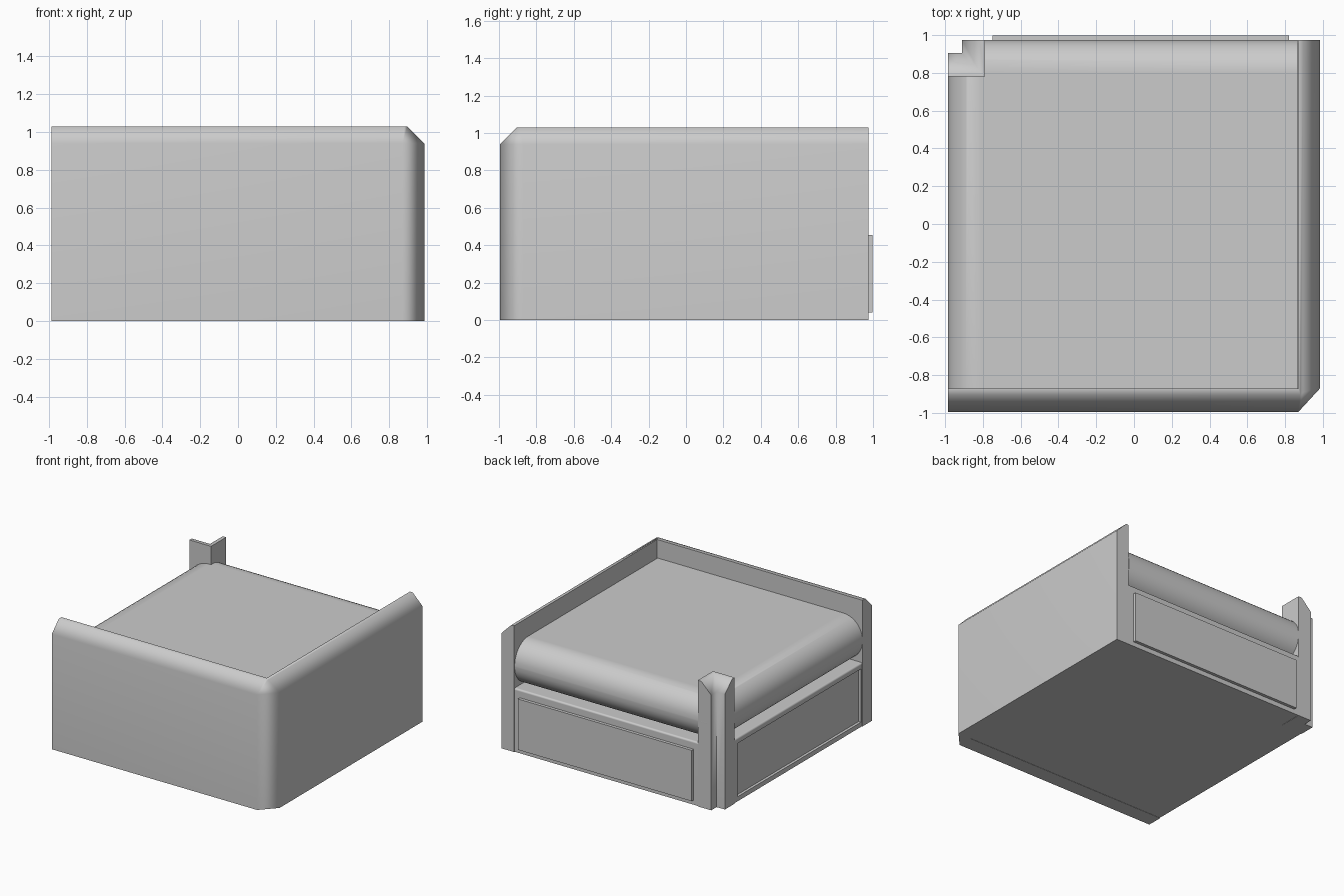
import bpy
import bmesh
from math import radians
from mathutils import Vector

if "Cube" in bpy.data.objects:
    bpy.data.objects.remove(bpy.data.objects["Cube"], do_unlink=True)

grey = bpy.data.materials.new("light_grey")
grey.use_nodes = True
grey.diffuse_color = (0.6, 0.6, 0.6, 1)
grey.node_tree.nodes["Principled BSDF"].inputs["Base Color"].default_value = (0.6, 0.6, 0.6, 1)


def finish(name, bm):
    bmesh.ops.recalc_face_normals(bm, faces=bm.faces)
    mesh = bpy.data.meshes.new(name)
    bm.to_mesh(mesh)
    bm.free()
    mesh.materials.append(grey)
    ob = bpy.data.objects.new(name, mesh)
    bpy.context.collection.objects.link(ob)
    return ob


def loft(name, rings):
    """Stack matching outlines, each given as (height, points), into a closed solid."""
    bm = bmesh.new()
    layers = [[bm.verts.new((x, y, z)) for x, y in pts] for z, pts in rings]
    count = len(layers[0])
    for low, high in zip(layers, layers[1:]):
        for i in range(count):
            j = (i + 1) % count
            bm.faces.new((low[i], low[j], high[j], high[i]))
    bm.faces.new(layers[0][::-1])
    bm.faces.new(layers[-1])
    return finish(name, bm)


def box(name, lo, hi, bevel=0, segments=1, rule=lambda mid: True):
    """Box between two corners, rounding the edges whose midpoint passes the rule."""
    bm = bmesh.new()
    bmesh.ops.create_cube(bm, size=1)
    lo, hi = Vector(lo), Vector(hi)
    for v in bm.verts:
        v.co = Vector(lo[k] + (v.co[k] + 0.5) * (hi[k] - lo[k]) for k in range(3))
    if bevel:
        edges = [e for e in bm.edges if rule((e.verts[0].co + e.verts[1].co) / 2)]
        bmesh.ops.bevel(bm, geom=edges, offset=bevel, segments=segments,
                        profile=0.5, affect='EDGES')
    return finish(name, bm)


def cut(ob, cutter):
    mod = ob.modifiers.new("cut", 'BOOLEAN')
    mod.operation = 'DIFFERENCE'
    mod.solver = 'EXACT'
    mod.object = cutter
    cutter.hide_render = True
    cutter.hide_set(True)


def smooth(ob):
    bpy.ops.object.select_all(action='DESELECT')
    ob.select_set(True)
    bpy.context.view_layer.objects.active = ob
    bpy.ops.object.shade_smooth_by_angle(angle=radians(60))
    mod = ob.modifiers.new("weighted", 'WEIGHTED_NORMAL')
    mod.keep_sharp = True


TOP, SHOULDER = 1.03, 0.94
L, R, F, B = -0.985, 0.985, -0.995, 0.975      # outer limits
IN_X, IN_Y = 0.87, -0.87                       # inner faces of the walls

# L-shaped back wall with a chamfered corner and sloping top
inner = [(IN_X, B), (IN_X, IN_Y), (L, IN_Y)]
outer = [(L, F), (IN_X, F), (R, IN_Y), (R, B)]
crest = [(L, -0.905), (0.88, -0.905), (0.895, -0.89), (0.895, B)]
wall = loft("corner_wall", [(0, outer + inner), (SHOULDER, outer + inner), (TOP, crest + inner)])


# L-shaped corner post with the same sloping top
def post_outline(x, y):
    return [(-0.79, 0.78), (-0.79, B), (x, B), (x, y), (L, y), (L, 0.78)]


foot = post_outline(-0.91, 0.905)
post = loft("corner_post", [(0, foot), (SHOULDER, foot), (TOP, post_outline(-0.82, 0.81))])

# Base with a recessed side panel, notched behind the post
base = box("base", (L + 0.003, IN_Y - 0.01, 0.002), (IN_X + 0.01, B - 0.003, 0.52), 0.015, 2,
           lambda m: m.z > 0.5 and (m.x < -0.9 or m.y > 0.9))
notch = box("notch_cutter", (-1.2, 0.87, -0.2), (-0.88, 1.2, 1.2))
recess = box("recess_cutter", (-1.2, -0.855, 0.04), (L + 0.025, 0.735, 0.475))
cut(base, notch)
cut(base, recess)

# Raised panel on the open end
panel = box("end_panel", (-0.75, B - 0.02, 0.04), (0.82, 0.997, 0.455))

# Seat cushion rolled over on its two open sides
cushion = box("seat_cushion", (L, IN_Y, 0.52), (0.865, B, 0.88), 0.175, 10,
              lambda m: abs(m.z - 0.7) > 0.1 and (m.x < -0.9 or m.y > 0.9))
cut(cushion, notch)

for part in (wall, post, base, panel, cushion):
    smooth(part)
